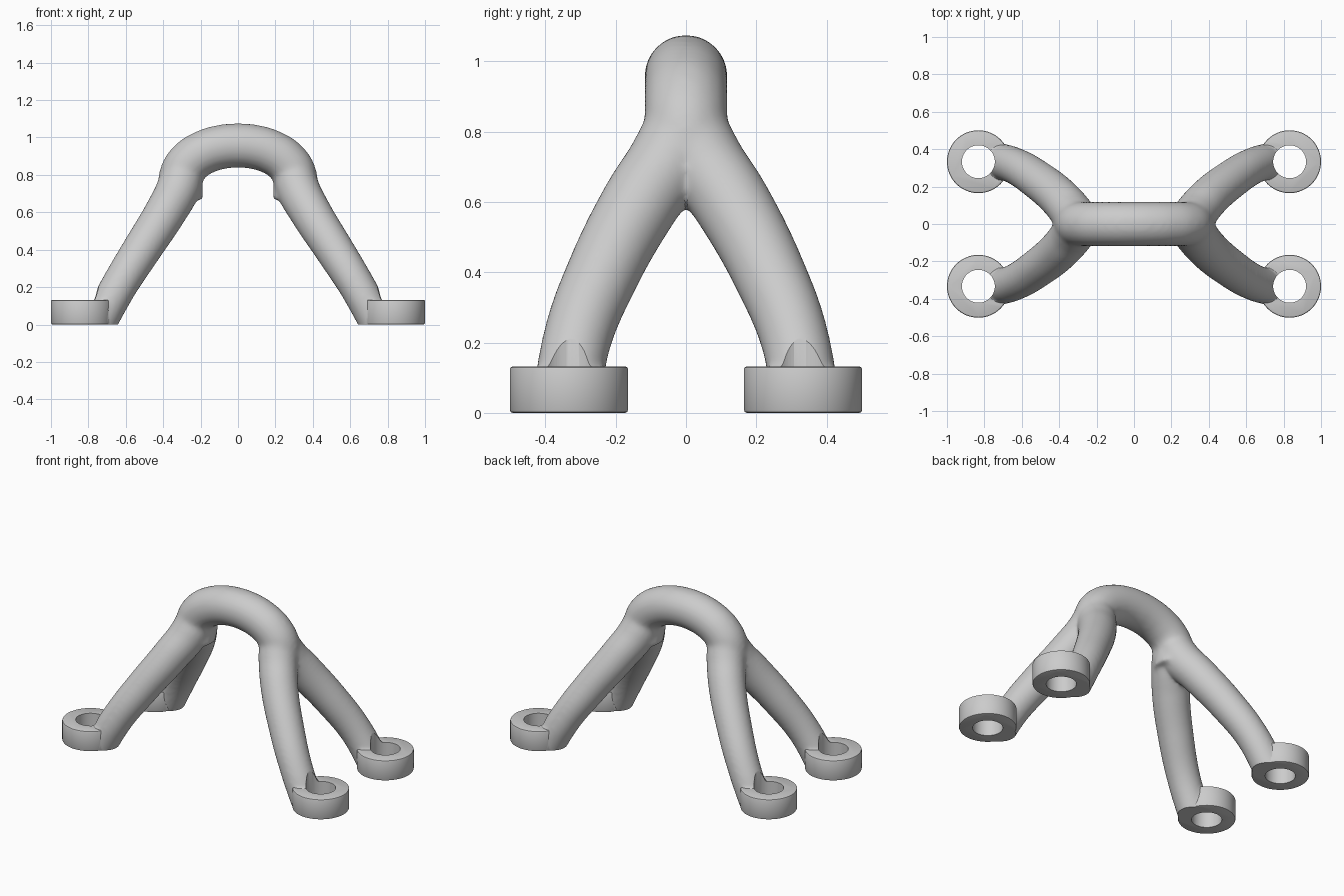
import bpy
import bmesh
from mathutils import Matrix

if "Cube" in bpy.data.objects:
    bpy.data.objects.remove(bpy.data.objects["Cube"], do_unlink=True)

FOOT_X, FOOT_Y = 0.832, 0.333
RING_R, HOLE_R, RING_H = 0.168, 0.088, 0.132
SIDES = [(sx, sy) for sx in (-1, 1) for sy in (-1, 1)]


def tube(name, points):
    """Round tube through (x, y, z, radius) points, returned as a mesh object."""
    curve = bpy.data.curves.new(name, "CURVE")
    curve.dimensions = "3D"
    curve.bevel_depth = 1.0
    curve.bevel_resolution = 8
    curve.resolution_u = 10
    curve.use_fill_caps = True
    spline = curve.splines.new("BEZIER")
    spline.bezier_points.add(len(points) - 1)
    for bp, (x, y, z, r) in zip(spline.bezier_points, points):
        bp.co = (x, y, z)
        bp.radius = r
        bp.handle_left_type = bp.handle_right_type = "AUTO"
    obj = bpy.data.objects.new(name, curve)
    bpy.context.collection.objects.link(obj)
    select(obj)
    bpy.ops.object.convert(target="MESH")
    return bpy.context.object


def select(*objs):
    bpy.ops.object.select_all(action="DESELECT")
    for o in objs:
        o.select_set(True)
    bpy.context.view_layer.objects.active = objs[0]


def foot_discs(name, radius, z0, z1, bevel=0.0):
    """Four upright cylinders, one at each foot."""
    bm = bmesh.new()
    for sx, sy in SIDES:
        bmesh.ops.create_cone(
            bm, cap_ends=True, segments=64, radius1=radius, radius2=radius, depth=z1 - z0,
            matrix=Matrix.Translation((sx * FOOT_X, sy * FOOT_Y, (z0 + z1) / 2)))
    if bevel:
        rims = [e for e in bm.edges if abs(e.verts[0].co.z - e.verts[1].co.z) < 1e-5]
        bmesh.ops.bevel(bm, geom=rims, offset=bevel, segments=2, profile=0.5, affect="EDGES")
    return mesh_object(name, bm)


def mesh_object(name, bm):
    mesh = bpy.data.meshes.new(name)
    bm.to_mesh(mesh)
    bm.free()
    obj = bpy.data.objects.new(name, mesh)
    bpy.context.collection.objects.link(obj)
    return obj


def boolean(target, helper, operation):
    helper.hide_render = True
    mod = target.modifiers.new(operation, "BOOLEAN")
    mod.operation = operation
    mod.solver = "EXACT"
    mod.object = helper
    select(target)
    bpy.ops.object.modifier_apply(modifier=mod.name)
    bpy.data.objects.remove(helper, do_unlink=True)


# Top arch
half = [(0.305, 0.67), (0.302, 0.80), (0.256, 0.872), (0.18, 0.921), (0.09, 0.949)]
arch_path = [(-x, 0, z, 0.119) for x, z in half] + [(0, 0, 0.957, 0.119)]
arch_path += [(x, 0, z, 0.119) for x, z in reversed(half)]
frame = tube("forked_frame", arch_path)

# Four curved legs
leg_path = [(0.295, 0.0, 0.83, 0.112), (0.315, 0.035, 0.74, 0.118),
            (0.388, 0.128, 0.60, 0.112), (0.515, 0.235, 0.40, 0.105),
            (0.64, 0.312, 0.20, 0.098), (0.765, 0.345, -0.03, 0.096)]
parts = [tube("leg", [(sx * x, sy * y, z, r) for x, y, z, r in leg_path])
         for sx, sy in SIDES]

# Discs that give the legs a soft fillet into the feet
parts.append(foot_discs("foot_core", RING_R - 0.012, 0.01, RING_H - 0.01))
select(frame, *parts)
bpy.ops.object.join()

# Blend the tubes into one smooth body
remesh = frame.modifiers.new("blend", "REMESH")
remesh.mode = "VOXEL"
remesh.voxel_size = 0.012
smooth = frame.modifiers.new("soften", "SMOOTH")
smooth.factor = 0.5
smooth.iterations = 14
select(frame)
for mod_name in ("blend", "soften"):
    bpy.ops.object.modifier_apply(modifier=mod_name)

# Crisp mounting rings, bored through and cut flat at the ground
boolean(frame, foot_discs("ring_feet", RING_R, 0.0, RING_H, 0.008), "UNION")
boolean(frame, foot_discs("bore_cutter", HOLE_R, -0.3, 0.32), "DIFFERENCE")
bm = bmesh.new()
bmesh.ops.create_cube(bm, size=1, matrix=Matrix.Translation((0, 0, -0.5))
                      @ Matrix.Diagonal((3, 3, 1, 1)))
boolean(frame, mesh_object("floor_cutter", bm), "DIFFERENCE")

# Grey material and shading
grey = bpy.data.materials.new("plain_grey")
grey.use_nodes = True
colour = (0.6, 0.6, 0.6, 1)
grey.diffuse_color = colour
grey.node_tree.nodes["Principled BSDF"].inputs["Base Color"].default_value = colour
frame.data.materials.clear()
frame.data.materials.append(grey)
select(frame)
bpy.ops.object.shade_smooth_by_angle(angle=0.6)
